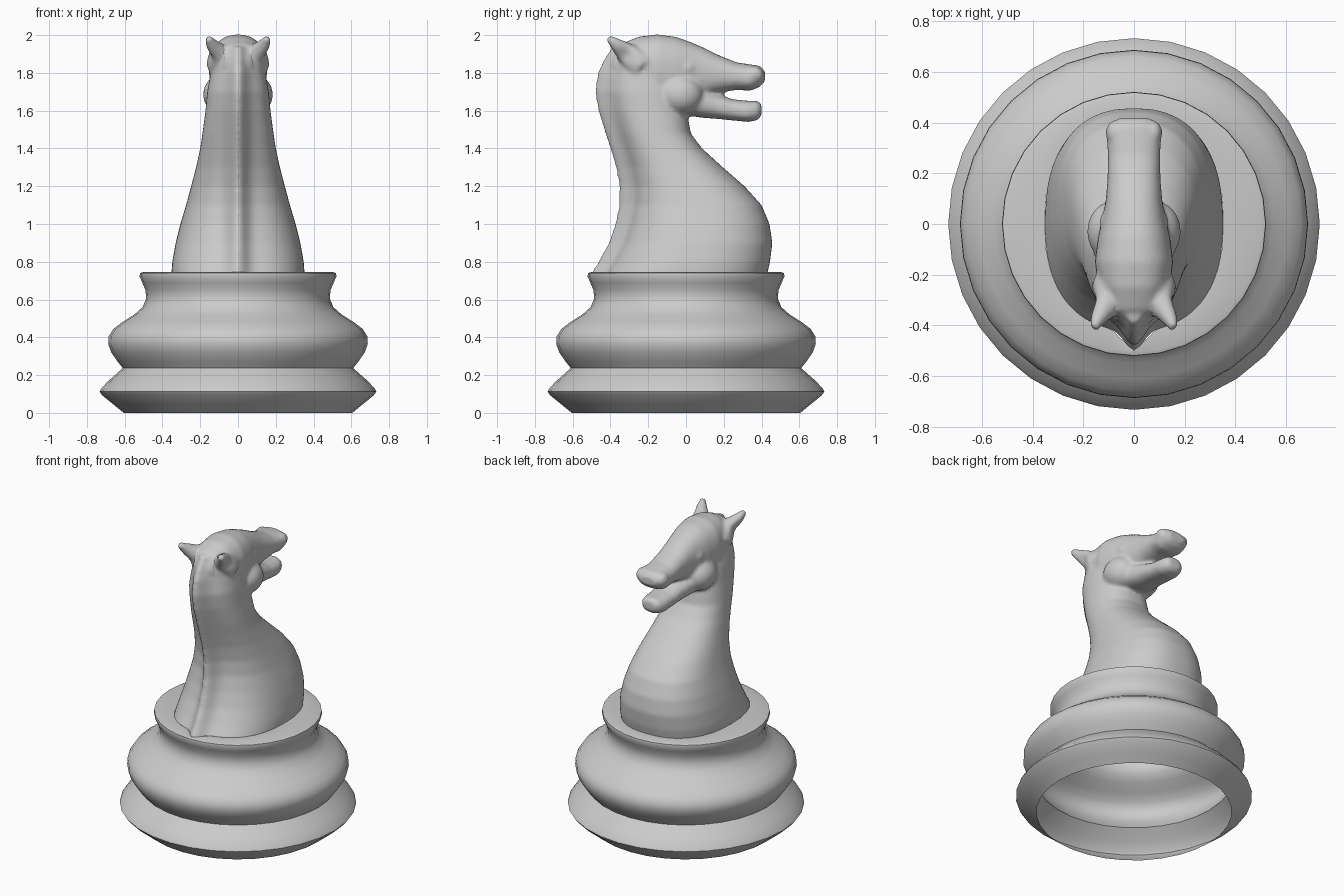
import bpy, bmesh, math
from mathutils import Matrix, Vector

if "Cube" in bpy.data.objects:
    bpy.data.objects.remove(bpy.data.objects["Cube"])

SEG = 32
RIM = 0.745


def loft(bm, rings, caps=True):
    """Skin a list of closed rings of points."""
    loops = [[bm.verts.new(p) for p in ring] for ring in rings]
    n = len(loops[0])
    faces = []
    for a, b in zip(loops, loops[1:]):
        for i in range(n):
            j = (i + 1) % n
            faces.append(bm.faces.new((a[i], a[j], b[j], b[i])))
    if caps:
        faces.append(bm.faces.new(loops[0][::-1]))
        faces.append(bm.faces.new(loops[-1]))
    bmesh.ops.recalc_face_normals(bm, faces=faces)


def spow(v, e):
    return math.copysign(abs(v) ** e, v)


def neck_ring(z, yb, yf, w, n=SEG * 4):
    """Rounded horizontal neck section with a mane ridge at the back."""
    ridge = 0.08
    back = yb + ridge
    yc, ry = (back + yf) / 2, (yf - back) / 2
    pts = []
    for i in range(n):
        t = 2 * math.pi * i / n
        x, y = w * spow(math.cos(t), 0.84), yc + ry * spow(math.sin(t), 0.84)
        if math.sin(t) < 0:
            y -= ridge * math.exp(-(x / 0.05) ** 2)
        pts.append((x, y, z))
    return pts


def head_ring(y, zb, zt, w, n=32):
    """Rounded upright section of the muzzle or jaw."""
    zc, rz = (zb + zt) / 2, (zt - zb) / 2
    return [(w * spow(math.cos(t), 0.85), y, zc + rz * spow(math.sin(t), 0.85))
            for t in (2 * math.pi * i / n for i in range(n))]


def ball(bm, loc, radii):
    m = Matrix.Translation(loc) @ Matrix.Diagonal((*radii, 1))
    bmesh.ops.create_uvsphere(bm, u_segments=24, v_segments=16, radius=1, matrix=m)


def add_object(name, bm):
    me = bpy.data.meshes.new(name)
    bm.to_mesh(me)
    bm.free()
    ob = bpy.data.objects.new(name, me)
    bpy.context.collection.objects.link(ob)
    return ob


# Neck stations: z, back y, front y, half width
neck = [(0.66, -0.54, 0.41, 0.345), (0.745, -0.5, 0.432, 0.352), (0.8, -0.465, 0.445, 0.348),
        (0.9, -0.412, 0.457, 0.33), (1.0, -0.377, 0.442, 0.305), (1.1, -0.355, 0.40, 0.275),
        (1.2, -0.353, 0.31, 0.248), (1.3, -0.372, 0.195, 0.222), (1.4, -0.402, 0.085, 0.2),
        (1.48, -0.428, 0.025, 0.188), (1.54, -0.447, 0.015, 0.18), (1.6, -0.465, 0.0, 0.172),
        (1.7, -0.482, -0.02, 0.163), (1.8, -0.468, -0.05, 0.145), (1.87, -0.435, -0.1, 0.12),
        (1.94, -0.39, -0.14, 0.085)]

# Turned hollow base, its top closing onto the neck outline
profile = [(0.605, 0), (0.66, 0.045), (0.718, 0.092), (0.733, 0.112), (0.722, 0.132),
           (0.68, 0.175), (0.635, 0.215), (0.61, 0.237), (0.64, 0.275), (0.672, 0.322),
           (0.687, 0.365), (0.685, 0.405), (0.66, 0.445), (0.61, 0.482), (0.55, 0.52),
           (0.505, 0.56), (0.486, 0.605), (0.49, 0.65), (0.507, 0.69), (0.521, 0.722),
           (0.519, 0.74), (0.505, RIM)]
rings = [[(r * math.cos(2 * math.pi * i / SEG), r * math.sin(2 * math.pi * i / SEG), z)
          for i in range(SEG)] for r, z in profile]
rings.append(neck_ring(*neck[1])[::4])
bm = bmesh.new()
loft(bm, rings, caps=False)
base = add_object("base", bm)
bpy.context.view_layer.objects.active = base
base.select_set(True)
bpy.ops.object.shade_smooth_by_angle(angle=math.radians(50))

# Horse: neck, skull with muzzle, lower jaw
bm = bmesh.new()
loft(bm, [neck_ring(*s) for s in neck])
skull = [(-0.4, 1.79, 1.88, 0.05), (-0.34, 1.72, 1.955, 0.115), (-0.25, 1.66, 1.992, 0.14),
         (-0.15, 1.62, 2.004, 0.155), (-0.05, 1.61, 1.99, 0.142), (0.02, 1.64, 1.965, 0.125),
         (0.09, 1.67, 1.935, 0.112), (0.17, 1.695, 1.895, 0.105), (0.27, 1.71, 1.855, 0.103),
         (0.34, 1.705, 1.845, 0.108), (0.39, 1.725, 1.838, 0.095), (0.418, 1.755, 1.81, 0.06)]
loft(bm, [head_ring(*s) for s in skull])
jaw = [(-0.1, 1.6, 1.72, 0.14), (0.0, 1.575, 1.72, 0.13), (0.09, 1.562, 1.715, 0.112),
       (0.16, 1.557, 1.69, 0.097), (0.25, 1.548, 1.66, 0.088), (0.33, 1.54, 1.652, 0.085),
       (0.38, 1.55, 1.652, 0.07), (0.4, 1.575, 1.635, 0.045)]
loft(bm, [head_ring(*s) for s in jaw])

# Mirrored cheeks, eyes, nostrils and ears
for s in (-1, 1):
    ball(bm, (s * 0.085, -0.03, 1.685), (0.1, 0.12, 0.105))
    ball(bm, (s * 0.098, 0.01, 1.828), (0.037, 0.046, 0.042))
    ball(bm, (s * 0.075, 0.36, 1.79), (0.037, 0.05, 0.045))
    root, tip = Vector((s * 0.085, -0.25, 1.85)), Vector((s * 0.158, -0.41, 1.985))
    d = tip - root
    m = Matrix.Translation((root + tip) / 2) @ d.to_track_quat('Z', 'Y').to_matrix().to_4x4()
    bmesh.ops.create_cone(bm, cap_ends=True, segments=20, radius1=0.085, radius2=0.018,
                          depth=d.length, matrix=m)
horse = add_object("horse", bm)

# Fuse and soften the sculpt
rem = horse.modifiers.new("fuse", 'REMESH')
rem.mode = 'VOXEL'
rem.voxel_size = 0.011
sm = horse.modifiers.new("soften", 'SMOOTH')
sm.factor = 0.5
sm.iterations = 8
dg = bpy.context.evaluated_depsgraph_get()
fused = bpy.data.meshes.new_from_object(horse.evaluated_get(dg))
horse.modifiers.clear()

# Ear hollows are pressed in, then the neck is trimmed at the rim
bm = bmesh.new()
bm.from_mesh(fused)
for v in bm.verts:
    x, y, z = v.co
    q = ((y + 0.32) / 0.06) ** 2 + ((z - 1.89) / 0.06) ** 2
    if abs(x) > 0.08 and q < 4:
        v.co.x -= math.copysign(0.025 * math.exp(-q * 1.5), x)
bmesh.ops.bisect_plane(bm, geom=bm.verts[:] + bm.edges[:] + bm.faces[:], dist=1e-5,
                       plane_co=(0, 0, RIM), plane_no=(0, 0, 1), clear_inner=True)
for f in bm.faces:
    f.smooth = True
bm.to_mesh(fused)
bm.free()
horse.data = fused
